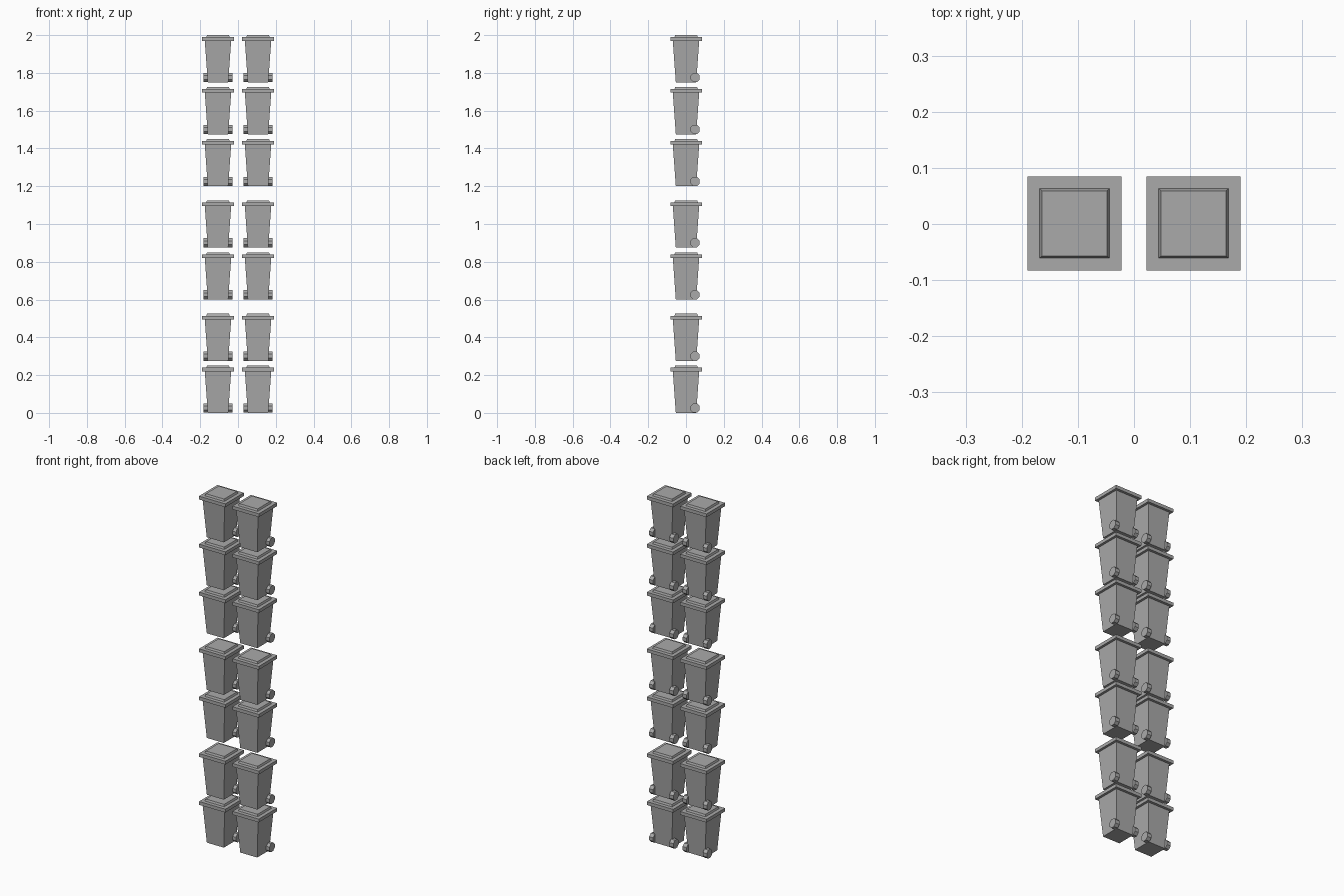
import bpy
import bmesh
import math

cube = bpy.data.objects.get("Cube")
if cube:
    bpy.data.objects.remove(cube, do_unlink=True)

# One plain grey plastic
grey = bpy.data.materials.new("grey_plastic")
grey.use_nodes = True
colour = (0.4, 0.4, 0.4, 1)
grey.diffuse_color = colour
grey.node_tree.nodes["Principled BSDF"].inputs["Base Color"].default_value = colour


def finish(name, bm):
    bmesh.ops.recalc_face_normals(bm, faces=bm.faces)
    mesh = bpy.data.meshes.new(name)
    bm.to_mesh(mesh)
    bm.free()
    mesh.materials.append(grey)
    return mesh


def stacked_squares(name, sections):
    """Closed solid through square sections given as (half width, height)."""
    bm = bmesh.new()
    rings = [[bm.verts.new((sx * h, sy * h, z))
              for sx, sy in ((-1, -1), (1, -1), (1, 1), (-1, 1))]
             for h, z in sections]
    for low, high in zip(rings, rings[1:]):
        for i in range(4):
            j = (i + 1) % 4
            bm.faces.new((low[i], low[j], high[j], high[i]))
    bm.faces.new(rings[0][::-1])
    bm.faces.new(rings[-1])
    return finish(name, bm)


def wheel_mesh(radius, width):
    """Octagonal wheel along x, standing on a flat."""
    bm = bmesh.new()
    bmesh.ops.create_cone(bm, cap_ends=True, segments=8, radius1=radius,
                          radius2=radius, depth=width)
    turn = math.pi / 8
    for v in bm.verts:
        x, y, z = v.co
        v.co = (z, x * math.cos(turn) - y * math.sin(turn),
                x * math.sin(turn) + y * math.cos(turn))
    return finish("wheel", bm)


def place(name, mesh, location):
    obj = bpy.data.objects.new(name, mesh)
    obj.location = location
    bpy.context.collection.objects.link(obj)


# Shared part meshes
body = stacked_squares("bin_body", [(0.054, 0), (0.07, 0.222)])
lid = stacked_squares("bin_lid", [(0.0835, 0.22), (0.0835, 0.239),
                                  (0.062, 0.239), (0.058, 0.25)])
wheel = wheel_mesh(0.0265, 0.025)

# Two columns of bins with seven levels
for side, x in (("right", -0.106), ("left", 0.106)):
    for level, z in enumerate((0, 0.275, 0.6, 0.875, 1.2, 1.475, 1.75), 1):
        tag = f"{side}_{level}"
        place(f"bin_body_{tag}", body, (x, 0, z))
        place(f"bin_lid_{tag}", lid, (x, 0.001, z))
        for wheel_side, offset in (("right", -0.064), ("left", 0.064)):
            place(f"{wheel_side}_wheel_{tag}", wheel,
                  (x + offset, 0.048, z + 0.0255))
